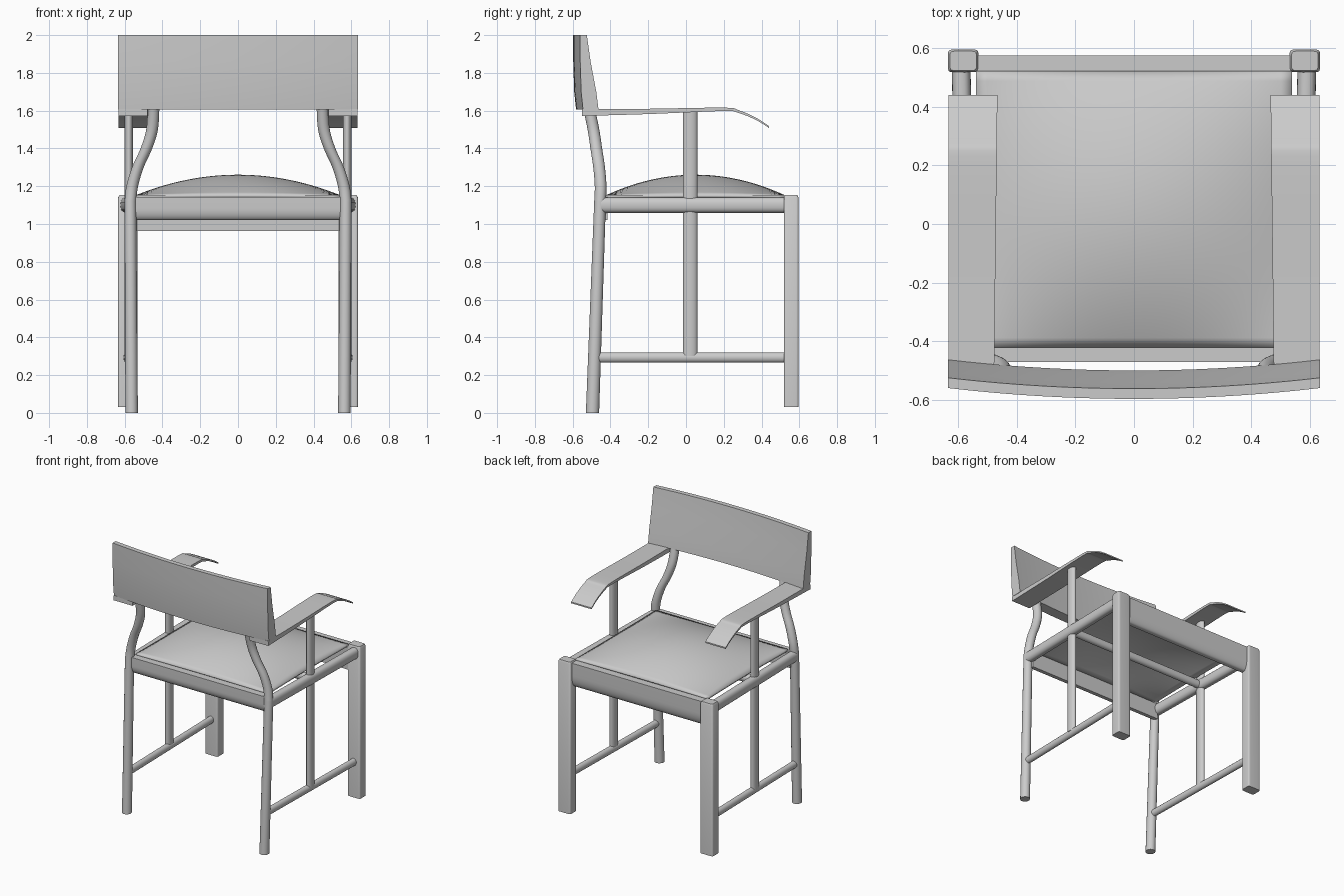
import bpy, bmesh, math

cube = bpy.data.objects.get("Cube")
if cube:
    bpy.data.objects.remove(cube, do_unlink=True)

grey = bpy.data.materials.new("light grey")
grey.use_nodes = True
colour = (0.6, 0.6, 0.6, 1)
grey.diffuse_color = colour
grey.node_tree.nodes["Principled BSDF"].inputs["Base Color"].default_value = colour


def finish(name, bm, angle=40):
    """Turn a bmesh into a smooth shaded object."""
    bmesh.ops.recalc_face_normals(bm, faces=bm.faces)
    mesh = bpy.data.meshes.new(name)
    bm.to_mesh(mesh)
    bm.free()
    mesh.materials.append(grey)
    ob = bpy.data.objects.new(name, mesh)
    bpy.context.collection.objects.link(ob)
    bpy.ops.object.select_all(action='DESELECT')
    ob.select_set(True)
    bpy.context.view_layer.objects.active = ob
    bpy.ops.object.shade_smooth_by_angle(angle=math.radians(angle))
    return ob


def skin(name, rings):
    """Join rings of points into a closed, capped solid."""
    bm = bmesh.new()
    loops = [[bm.verts.new(p) for p in ring] for ring in rings]
    n = len(loops[0])
    for a, b in zip(loops, loops[1:]):
        for i in range(n):
            j = (i + 1) % n
            bm.faces.new((a[i], a[j], b[j], b[i]))
    bm.faces.new(loops[0])
    bm.faces.new(loops[-1])
    return finish(name, bm)


def bar(name, stations, axis, power=2, n=24):
    """Rounded bar along an axis; stations are (centre, half sizes across)."""
    u, v = [k for k in range(3) if k != axis]
    rings = []
    for centre, ru, rv in stations:
        ring = []
        for i in range(n):
            t = 2 * math.pi * i / n
            c, s = math.cos(t), math.sin(t)
            p = list(centre)
            p[u] += ru * math.copysign(abs(c) ** (2 / power), c)
            p[v] += rv * math.copysign(abs(s) ** (2 / power), s)
            ring.append(p)
        rings.append(ring)
    return skin(name, rings)


def smooth_path(points, steps=6):
    """Catmull-Rom interpolation through the points."""
    pts = [points[0]] + points + [points[-1]]
    out = []
    for a, b, c, d in zip(pts, pts[1:], pts[2:], pts[3:]):
        for k in range(steps):
            t = k / steps
            out.append([0.5 * (2 * q + (r - p) * t + (2 * p - 5 * q + 4 * r - w) * t * t
                               + (3 * q - p - 3 * r + w) * t ** 3)
                        for p, q, r, w in zip(a, b, c, d)])
    return out + [list(points[-1])]


# Curved upper part of the rear leg, and side profile of the arm (y, top, thickness)
leg_curve = smooth_path([(0.57, -0.455, 1.12), (0.56, -0.452, 1.2), (0.53, -0.46, 1.3),
                         (0.485, -0.475, 1.4), (0.455, -0.49, 1.5), (0.447, -0.515, 1.62)])
arm_curve = smooth_path([(-0.55, 1.608, 0.036), (-0.2, 1.61, 0.028), (0.2, 1.616, 0.018),
                         (0.28, 1.602, 0.015), (0.37, 1.563, 0.012), (0.44, 1.518, 0.01)])

for side, s in (("left", 1), ("right", -1)):
    # Rear leg: straight below the seat, then sweeping inward to the backrest
    stations = [((s * 0.563, -0.495, 0), 0.033, 0.035)]
    stations += [((s * x, y, z), 0.031, 0.031) for x, y, z in leg_curve]
    bar("rear_leg_" + side, stations, 2)

    # Front leg: square post with a softly rounded top
    x, y = s * 0.583, 0.557
    bar("front_leg_" + side, [((x, y, 0.03), 0.052, 0.039), ((x, y, 1.14), 0.052, 0.039),
                              ((x, y, 1.153), 0.045, 0.033)], 2, power=8, n=32)

    # Seat rail, lower stretcher and arm post
    bar("side_rail_" + side, [((s * 0.57, -0.45, 1.1), 0.032, 0.041),
                              ((s * 0.59, 0.53, 1.1), 0.032, 0.041)], 1, power=2.4)
    bar("side_stretcher_" + side, [((s * 0.565, -0.48, 0.293), 0.022, 0.027),
                                   ((s * 0.585, 0.53, 0.293), 0.022, 0.027)], 1)
    bar("arm_post_" + side, [((s * 0.578, 0.022, 0.3), 0.022, 0.038),
                             ((s * 0.578, 0.022, 1.6), 0.022, 0.038)], 2)

    # Armrest: thin board drooping at the tip
    rings = []
    for y, top, thick in arm_curve:
        inner = 0.478 - 0.012 * (y + 0.55)
        rings.append([(s * inner, y, top), (s * 0.633, y, top),
                      (s * 0.633, y, top - thick), (s * inner, y, top - thick)])
    skin("armrest_" + side, rings)

# Front and rear rails: flat top, outer face rounding under toward the seat
for name, inner, outer, bottom in (("rear_rail", -0.416, -0.471, 1.02),
                                   ("front_rail", 0.521, 0.576, 0.962)):
    top = 1.143
    profile = [(inner, bottom), (inner, top), (outer, top)]
    for i in range(9):
        t = math.pi / 2 * i / 8
        profile.append((inner + (outer - inner) * (0.4 + 0.6 * math.cos(t)),
                        bottom + (top - bottom) * 0.5 * (1 - math.sin(t))))
    skin(name, [[(x, y, z) for y, z in profile] for x in (-0.56, 0.56)])

bar("seat_cross_beam", [((-0.575, 0.022, 1.1), 0.025, 0.03),
                        ((0.575, 0.022, 1.1), 0.025, 0.03)], 0)

# Seat: thin panel domed in the middle, resting on the rails
bm = bmesh.new()
bmesh.ops.create_grid(bm, x_segments=28, y_segments=28, size=1)
for v in bm.verts:
    u, w = v.co.x, v.co.y
    v.co = (0.54 * u, 0.05 + 0.472 * w, 1.153 + 0.108 * (1 - u * u) * (1 - w * w))
seat = finish("seat", bm)
thickness = seat.modifiers.new("thickness", 'SOLIDIFY')
thickness.thickness = 0.016
thickness.offset = -1

# Backrest: bowed board, thicker toward the bottom
wedge = [(-0.56, 2.0), (-0.525, 2.0), (-0.505, 1.86), (-0.475, 1.7), (-0.463, 1.605),
         (-0.545, 1.605), (-0.555, 1.7), (-0.56, 1.86)]
rings = []
for i in range(25):
    x = -0.635 + 1.27 * i / 24
    bow = 0.037 * (1 - (x / 0.635) ** 2)
    rings.append([(x, y - bow, z) for y, z in wedge])
skin("backrest", rings)
